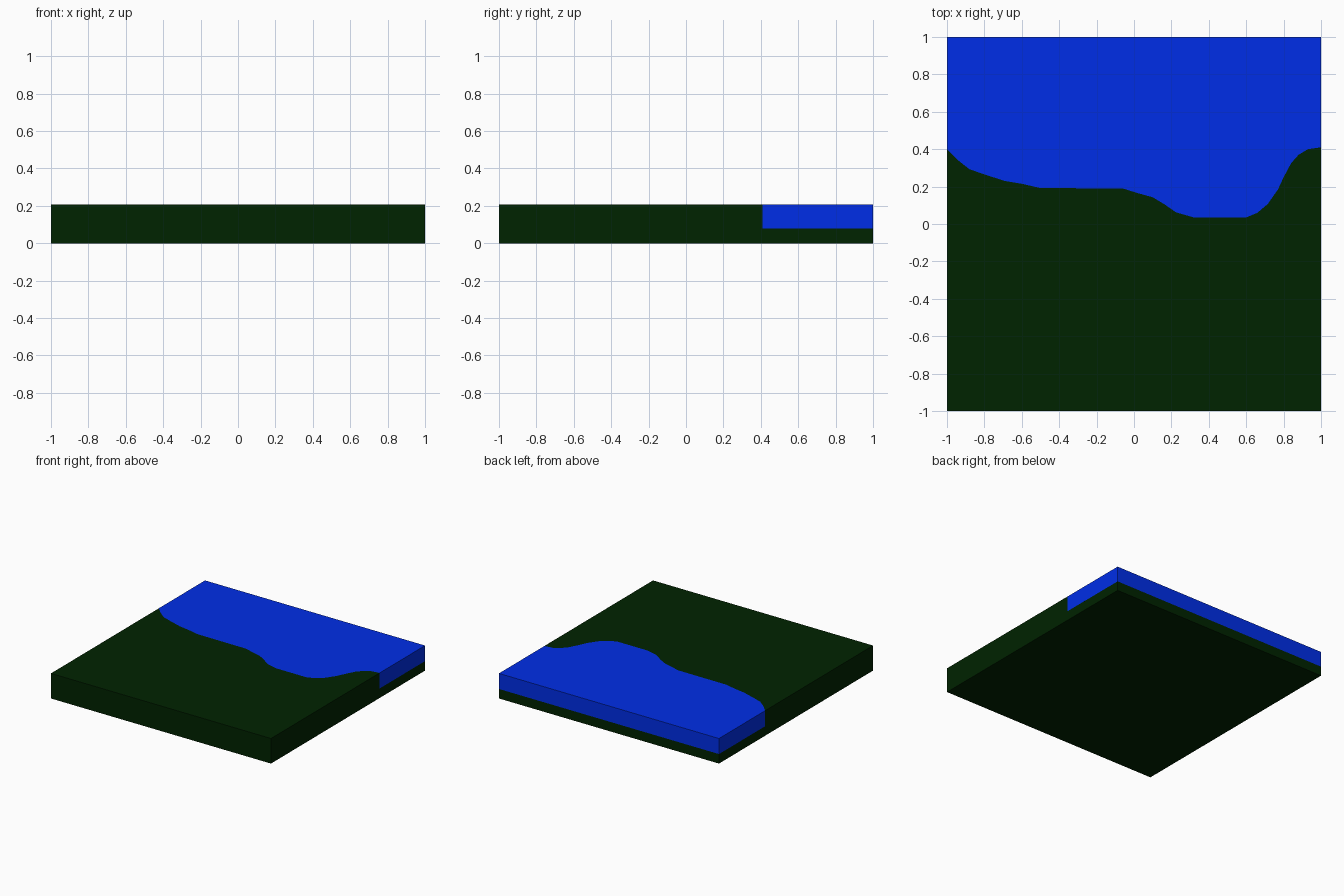
import bpy, bmesh

if "Cube" in bpy.data.objects:
    bpy.data.objects.remove(bpy.data.objects["Cube"])

TOP, BED = 0.206, 0.078

# Shoreline seen from above, left to right
SHORE = [(-1, .40), (-.94, .34), (-.88, .293), (-.80, .265), (-.69, .23),
         (-.6, .215), (-.5, .192), (-.06, .19), (.02, .165), (.10, .143),
         (.16, .107), (.225, .062), (.32, .035), (.60, .035), (.66, .06),
         (.715, .107), (.77, .185), (.80, .25), (.84, .325), (.88, .37),
         (.93, .40), (1, .41)]


def material(name, rgb):
    m = bpy.data.materials.new(name)
    m.diffuse_color = (*rgb, 1)
    m.use_nodes = True
    m.node_tree.nodes["Principled BSDF"].inputs["Base Color"].default_value = m.diffuse_color
    return m


def finish(bm, name, mat):
    bmesh.ops.recalc_face_normals(bm, faces=bm.faces)
    mesh = bpy.data.meshes.new(name)
    bm.to_mesh(mesh)
    bm.free()
    mesh.materials.append(mat)
    obj = bpy.data.objects.new(name, mesh)
    bpy.context.collection.objects.link(obj)


green = material("dark green", (0, .0168, 0))
blue = material("water blue", (0, .027, .8))

# Land: ground block with a lake bed step cut along the shoreline
bm = bmesh.new()
hi = [bm.verts.new((x, y, TOP)) for x, y in SHORE]
lo = [bm.verts.new((x, y, BED)) for x, y in SHORE]
fl, fr = [bm.verts.new((x, -1, TOP)) for x in (-1, 1)]
bl, br = [bm.verts.new((x, 1, BED)) for x in (-1, 1)]
g = [bm.verts.new((x, y, 0)) for x, y in ((-1, -1), (1, -1), (1, 1), (-1, 1))]
for i in range(len(SHORE) - 1):
    bm.faces.new((hi[i], hi[i + 1], lo[i + 1], lo[i]))
bm.faces.new([fl, fr] + hi[::-1])
bm.faces.new(lo + [br, bl])
bm.faces.new(g)
bm.faces.new((g[0], g[1], fr, fl))
bm.faces.new((g[2], g[3], bl, br))
bm.faces.new((g[1], g[2], br, lo[-1], hi[-1], fr))
bm.faces.new((g[3], g[0], fl, hi[0], lo[0], bl))
finish(bm, "land", green)

# Water: extruded plate filling the step
bm = bmesh.new()
face = bm.faces.new([bm.verts.new((x, y, BED)) for x, y in SHORE + [(1, 1), (-1, 1)]])
ext = bmesh.ops.extrude_face_region(bm, geom=[face], use_keep_orig=True)
verts = [v for v in ext["geom"] if isinstance(v, bmesh.types.BMVert)]
bmesh.ops.translate(bm, verts=verts, vec=(0, 0, TOP - BED))
finish(bm, "water", blue)
